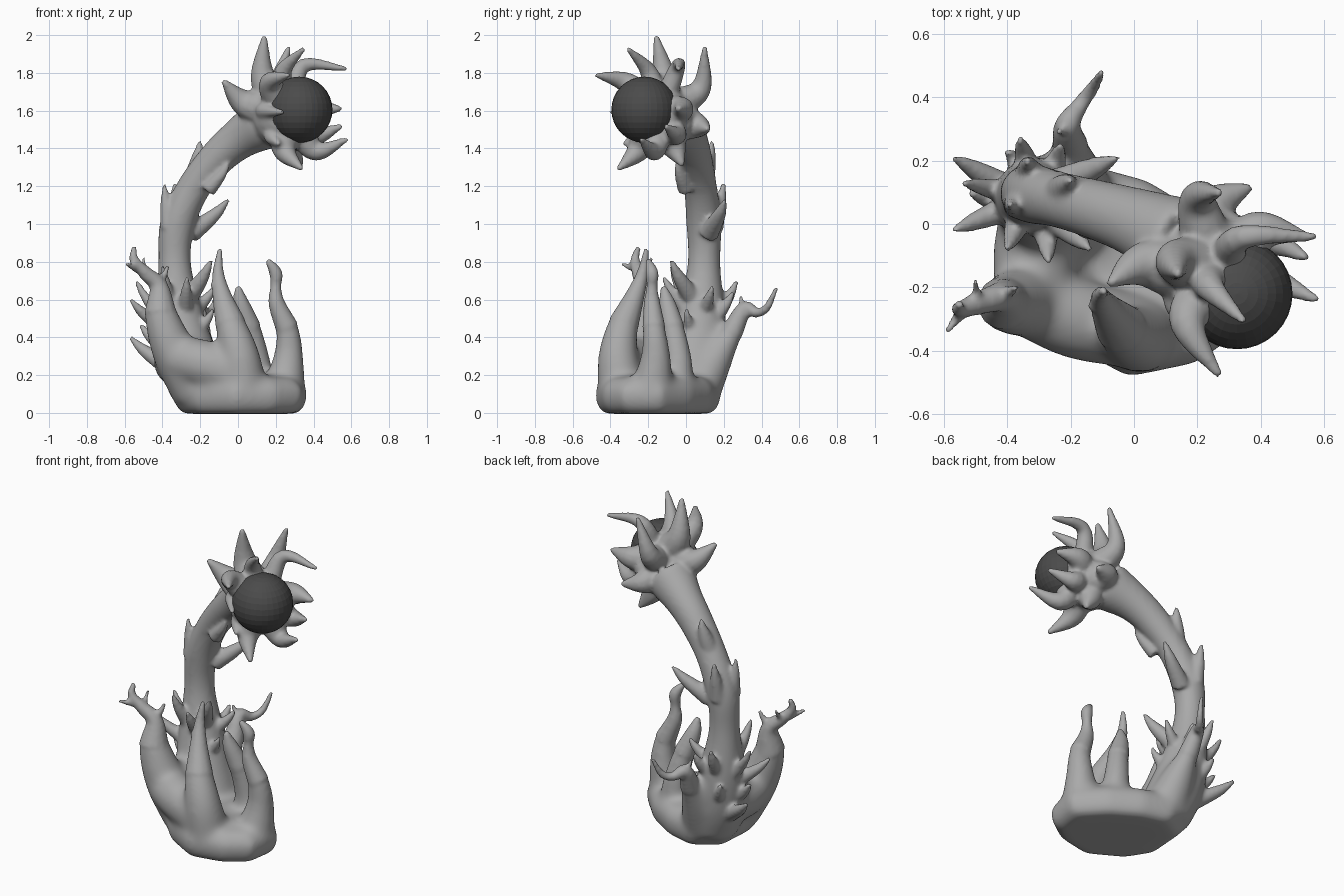
import bpy, bmesh, math
from mathutils import Vector, Matrix

bm = bmesh.new()
ORB, ORB_R = Vector((0.325, -0.22, 1.605)), 0.175


def curve_pts(pts, steps=5):
    """Smooth (x, y, z, radius) control points with a Catmull-Rom spline."""
    p = [Vector(q) for q in pts]
    p = [2 * p[0] - p[1]] + p + [2 * p[-1] - p[-2]]
    out = []
    for i in range(1, len(p) - 2):
        a, b, c, d = p[i - 1:i + 3]
        for s in range(steps):
            t = s / steps
            out.append(0.5 * (2 * b + (c - a) * t + (2 * a - 5 * b + 4 * c - d) * t * t
                              + (3 * b - a - 3 * c + d) * t ** 3))
    return out + [p[-2]]


def skin(rings):
    """Bridge rings of equal size and cap both ends."""
    n = len(rings[0])
    for a, b in zip(rings, rings[1:]):
        for k in range(n):
            bm.faces.new((a[k], a[(k + 1) % n], b[(k + 1) % n], b[k]))
    bm.faces.new(rings[0][::-1])
    bm.faces.new(rings[-1])


def tube(pts, sides=12):
    """Closed tapered tube along the control points."""
    path = curve_pts(pts)
    pos = [q.to_3d() for q in path]
    rings, side = [], None
    for i, q in enumerate(path):
        tan = (pos[min(i + 1, len(pos) - 1)] - pos[max(i - 1, 0)]).normalized()
        side = tan.orthogonal() if side is None else side - tan * side.dot(tan)
        side.normalize()
        up = tan.cross(side)
        r = max(q[3], 0.008)
        rings.append([bm.verts.new(pos[i] + r * (side * math.cos(a) + up * math.sin(a)))
                      for a in (math.tau * k / sides for k in range(sides))])
    skin(rings)


def spike(base, tip, r):
    """Thorn that leaves its base outwards and then curls to the tip."""
    b, t = Vector(base), Vector(tip)
    m = b.lerp(t, 0.55) + Vector((t.x - b.x, t.y - b.y, 0)) * 0.08
    tube([(*b, r), (*m, r * 0.65), (*t, 0.011)])


def make_object(name, voxel, iterations):
    """Turn the bmesh into an object fused by voxel remesh and softened."""
    bmesh.ops.recalc_face_normals(bm, faces=bm.faces)
    mesh = bpy.data.meshes.new(name)
    bm.to_mesh(mesh)
    bm.clear()
    ob = bpy.data.objects.new(name, mesh)
    bpy.context.collection.objects.link(ob)
    rm = ob.modifiers.new("fuse", 'REMESH')
    rm.mode, rm.voxel_size, rm.use_smooth_shade = 'VOXEL', voxel, True
    sm = ob.modifiers.new("soften", 'SMOOTH')
    sm.factor, sm.iterations = 0.5, iterations
    return ob


# Palm-shaped base block, cut diagonally at the back right
outline = [(-0.34, -0.2), (-0.24, -0.36), (-0.02, -0.485), (0.2, -0.44), (0.34, -0.34),
           (0.37, -0.13), (0.22, 0.03), (0.04, 0.14), (-0.15, 0.19), (-0.32, 0.08)]
rings = []
for z, s in ((-0.005, 0.86), (0.03, 0.96), (0.08, 1.0), (0.13, 0.99), (0.18, 0.87), (0.2, 0.6)):
    rings.append([bm.verts.new((x * s, -0.15 + (y + 0.15) * s, z)) for x, y in outline])
skin(rings)

# Trunk
tube([(-0.2, 0.02, 0.12, .16), (-0.27, 0.05, 0.3, .16), (-0.31, 0.08, 0.5, .135),
      (-0.335, 0.095, 0.78, .09), (-0.32, 0.095, 1.0, .097), (-0.23, 0.075, 1.2, .092),
      (-0.1, 0.04, 1.36, .1), (0.02, 0.0, 1.46, .115), (0.15, -0.06, 1.54, .15)], 16)

# Fingers: left, front, middle, right, back
fingers = [
    [(-0.22, -0.2, 0.12, .14), (-0.34, -0.24, 0.33, .12), (-0.41, -0.25, 0.53, .088),
     (-0.42, -0.23, 0.67, .05), (-0.49, -0.25, 0.74, .038), (-0.55, -0.27, 0.81, .026),
     (-0.55, -0.25, 0.88, .014)],
    [(0.03, -0.34, 0.12, .13), (0.01, -0.36, 0.3, .108), (-0.04, -0.33, 0.47, .083),
     (-0.085, -0.27, 0.62, .052), (-0.105, -0.23, 0.74, .032), (-0.095, -0.21, 0.87, .014)],
    [(0.1, -0.07, 0.1, .11), (0.1, -0.04, 0.25, .08), (0.06, -0.07, 0.45, .064),
     (0.015, -0.1, 0.58, .045), (0.0, -0.12, 0.67, .016)],
    [(0.24, -0.18, 0.12, .12), (0.268, -0.16, 0.3, .082), (0.26, -0.17, 0.45, .063),
     (0.205, -0.18, 0.58, .045), (0.2, -0.18, 0.67, .03), (0.2, -0.18, 0.74, .036),
     (0.155, -0.2, 0.81, .016)],
    [(-0.17, 0.06, 0.12, .13), (-0.19, 0.15, 0.28, .1), (-0.2, 0.24, 0.42, .06),
     (-0.21, 0.31, 0.55, .042), (-0.17, 0.375, 0.53, .027), (-0.13, 0.43, 0.56, .022),
     (-0.1, 0.48, 0.665, .012)]]
for f in fingers:
    tube(f)

# Webs between the fingers and the trunk
tube([(-0.33, -0.24, 0.29, .12), (-0.18, -0.3, 0.26, .13), (0.0, -0.34, 0.2, .12)])
tube([(-0.28, 0.05, 0.3, .14), (-0.31, -0.1, 0.27, .14), (-0.32, -0.24, 0.3, .12)])

# Soften this rough body first, then continue on top of it
rough = make_object("rough_body", 0.014, 30)
soft = bpy.data.meshes.new_from_object(rough.evaluated_get(bpy.context.evaluated_depsgraph_get()))
bpy.data.objects.remove(rough)
bm.from_mesh(soft)
for f in fingers:                    # restore the thin finger ends
    tube(f[2:])

# Forked tips and knuckle thorns on the fingers
for base, tip, r in [((-0.53, -0.26, 0.76), (-0.59, -0.34, 0.79), .024),
                     ((-0.49, -0.25, 0.74), (-0.5, -0.18, 0.82), .022),
                     ((-0.42, -0.23, 0.68), (-0.37, -0.2, 0.78), .028),
                     ((-0.09, -0.26, 0.62), (-0.14, -0.26, 0.69), .025),
                     ((-0.2, 0.3, 0.53), (-0.24, 0.29, 0.62), .025)]:
    spike(base, tip, r)

# Thorns on the trunk
for base, tip, r in [((-0.24, 0.09, 1.21), (-0.2, 0.14, 1.44), .06),
                     ((-0.25, 0.12, 0.95), (-0.05, 0.21, 1.13), .055),
                     ((-0.37, 0.06, 0.98), (-0.39, 0.06, 1.21), .045),
                     ((-0.33, 0.15, 0.98), (-0.335, 0.2, 1.22), .05),
                     ((-0.16, 0.0, 1.18), (-0.05, -0.05, 1.32), .045),
                     ((-0.27, 0.04, 0.6), (-0.14, -0.08, 0.81), .055),
                     ((-0.28, 0.0, 0.55), (-0.27, -0.12, 0.72), .045),
                     ((-0.36, 0.02, 0.58), (-0.4, -0.08, 0.78), .045),
                     ((-0.4, 0.05, 0.45), (-0.57, -0.02, 0.6), .045),
                     ((-0.4, 0.1, 0.5), (-0.54, 0.13, 0.7), .04),
                     ((-0.33, 0.16, 0.52), (-0.36, 0.27, 0.7), .045),
                     ((-0.26, 0.15, 0.5), (-0.23, 0.25, 0.64), .045),
                     ((-0.22, 0.1, 0.55), (-0.12, 0.14, 0.67), .04),
                     ((-0.22, 0.03, 0.42), (-0.13, 0.0, 0.55), .04),
                     ((-0.38, 0.1, 0.25), (-0.57, 0.21, 0.4), .05),
                     ((-0.38, 0.05, 0.33), (-0.52, 0.1, 0.47), .045),
                     ((-0.33, 0.15, 0.35), (-0.4, 0.23, 0.48), .045)]:
    spike(base, tip, r)

# Cup behind the orb
cup = ORB + Vector((-0.075, 0.075, -0.035))
bmesh.ops.create_icosphere(bm, subdivisions=3, radius=0.178, matrix=Matrix.Translation(cup))

# Petal-like claws around the cup: bend point, tip, radius
for mid, tip, r in [((0.13, -0.12, 1.79), (0.14, -0.16, 2.0), .1),
                    ((0.24, -0.2, 1.81), (0.35, -0.31, 1.93), .07),
                    ((0.17, -0.32, 1.75), (0.27, -0.48, 1.79), .085),
                    ((0.02, -0.13, 1.65), (-0.08, -0.19, 1.76), .105),
                    ((0.2, 0.08, 1.72), (0.27, 0.1, 1.94), .085),
                    ((0.35, -0.04, 1.84), (0.58, -0.04, 1.82), .06),
                    ((0.26, 0.06, 1.52), (0.37, 0.12, 1.5), .105),
                    ((0.41, -0.02, 1.61), (0.55, -0.04, 1.61), .095),
                    ((0.42, -0.05, 1.47), (0.55, -0.11, 1.52), .08),
                    ((0.42, -0.17, 1.385), (0.58, -0.24, 1.45), .08),
                    ((0.25, -0.26, 1.38), (0.34, -0.36, 1.29), .09),
                    ((0.28, -0.06, 1.4), (0.34, -0.02, 1.31), .1),
                    ((0.14, -0.26, 1.6), (0.24, -0.4, 1.59), .065),
                    ((0.18, -0.26, 1.46), (0.22, -0.33, 1.42), .065)]:
    mid = Vector(mid)
    start = cup + (mid - cup).normalized() * 0.12
    tube([(*start, r), (*mid, r * 0.66), (*tip, 0.013)])

arm = make_object("clawed_arm", 0.011, 7)

# Dark orb
bpy.ops.mesh.primitive_uv_sphere_add(segments=32, ring_count=16, radius=ORB_R, location=ORB)
orb = bpy.context.object
orb.name = "orb"
mat = bpy.data.materials.new("dark_grey")
mat.diffuse_color = (0.07, 0.07, 0.07, 1)
orb.data.materials.append(mat)
grey = bpy.data.materials.new("mid_grey")
grey.diffuse_color = (0.4, 0.4, 0.4, 1)
arm.data.materials.append(grey)
